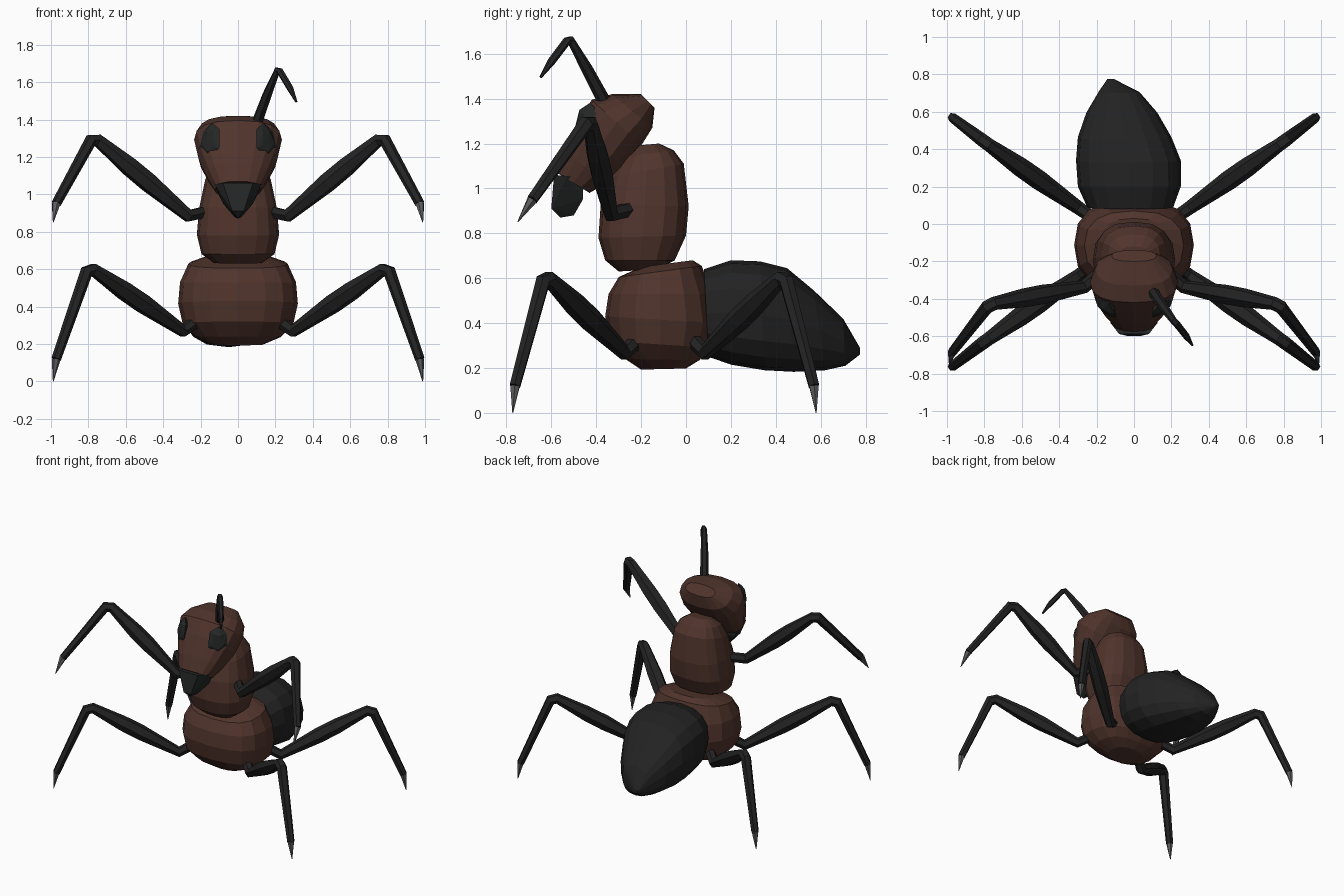
import bpy, bmesh, math
from mathutils import Vector


def material(name, rgb):
    m = bpy.data.materials.new(name)
    m.diffuse_color = (*rgb, 1)
    return m


BROWN = material("brown shell", (0.08, 0.034, 0.025))
BLACK = material("black shell", (0.0165, 0.0165, 0.0165))
DARK = material("dark eye", (0.018, 0.021, 0.020))
GREY = material("claw grey", (0.11, 0.11, 0.11))


def finish(name, bm, mat):
    bmesh.ops.recalc_face_normals(bm, faces=bm.faces)
    me = bpy.data.meshes.new(name)
    bm.to_mesh(me)
    bm.free()
    me.materials.append(mat)
    ob = bpy.data.objects.new(name, me)
    bpy.context.collection.objects.link(ob)
    return ob


def skin(name, rings, mat):
    """Bridge equal-length rings of points and cap both ends."""
    bm = bmesh.new()
    loops = [[bm.verts.new(p) for p in r] for r in rings]
    n = len(loops[0])
    for a, b in zip(loops, loops[1:]):
        for i in range(n):
            j = (i + 1) % n
            bm.faces.new((a[i], a[j], b[j], b[i]))
    bm.faces.new(loops[0])
    bm.faces.new(loops[-1])
    return finish(name, bm, mat)


def body(name, sections, mat, sides=16, power=2.5):
    """Each section: (y, z) of one edge, (y, z) of the other, half width, x centre."""
    def se(v):
        return math.copysign(abs(v) ** (2 / power), v)
    rings = []
    for (ya, za), (yb, zb), w, cx in sections:
        a, b = Vector((cx, ya, za)), Vector((cx, yb, zb))
        mid, half = (a + b) / 2, (a - b) / 2
        rings.append([mid + half * se(math.cos(t)) + Vector((w * se(math.sin(t)), 0, 0))
                      for t in (math.tau * i / sides for i in range(sides))])
    return skin(name, rings, mat)


def tube(name, path, mat, sides=6):
    """Path of (point, radius)."""
    pts = [Vector(p) for p, _ in path]
    rings = []
    for i, (_, r) in enumerate(path):
        t = Vector()
        if i > 0:
            t += (pts[i] - pts[i - 1]).normalized()
        if i < len(pts) - 1:
            t += (pts[i + 1] - pts[i]).normalized()
        t.normalize()
        # reference across the limb plane keeps the rings from twisting
        out = Vector((pts[-1].x - pts[0].x, pts[-1].y - pts[0].y, 0))
        side = out.cross(Vector((0, 0, 1))).normalized()
        u = (side - t * side.dot(t)).normalized()
        v = t.cross(u)
        rings.append([pts[i] + (u * math.cos(a) + v * math.sin(a)) * r
                      for a in (math.tau * k / sides for k in range(sides))])
    return skin(name, rings, mat)


def hull(name, points, mat):
    bm = bmesh.new()
    for p in points:
        bm.verts.new(p)
    bmesh.ops.convex_hull(bm, input=bm.verts[:])
    return finish(name, bm, mat)


# Body segments
body("lower_thorax", [
    ((-0.20, 0.193), (0.00, 0.198), 0.13, 0),
    ((-0.27, 0.24), (0.06, 0.235), 0.23, 0),
    ((-0.34, 0.32), (0.11, 0.29), 0.295, 0),
    ((-0.36, 0.43), (0.135, 0.40), 0.32, 0),
    ((-0.345, 0.53), (0.115, 0.53), 0.31, 0),
    ((-0.30, 0.605), (0.07, 0.655), 0.265, 0),
    ((-0.20, 0.65), (0.03, 0.68), 0.17, 0)], BROWN)

body("upper_thorax", [
    ((-0.30, 0.63), (-0.13, 0.64), 0.13, 0),
    ((-0.36, 0.68), (-0.05, 0.68), 0.195, 0),
    ((-0.39, 0.78), (0.00, 0.79), 0.22, 0),
    ((-0.38, 0.93), (0.012, 0.92), 0.208, 0),
    ((-0.34, 1.05), (-0.01, 1.11), 0.175, 0),
    ((-0.29, 1.14), (-0.055, 1.17), 0.14, 0),
    ((-0.23, 1.19), (-0.12, 1.20), 0.08, 0)], BROWN)

body("head", [
    ((-0.20, 1.42), (-0.14, 1.36), 0.12, 0),
    ((-0.33, 1.42), (-0.15, 1.27), 0.205, 0),
    ((-0.42, 1.395), (-0.20, 1.19), 0.235, 0),
    ((-0.48, 1.30), (-0.28, 1.09), 0.212, 0),
    ((-0.54, 1.17), (-0.36, 1.02), 0.165, 0),
    ((-0.575, 1.07), (-0.43, 0.98), 0.122, 0)], BROWN)

body("abdomen", [
    ((0.08, 0.64), (0.10, 0.25), 0.23, -0.02),
    ((0.20, 0.68), (0.20, 0.215), 0.275, -0.025),
    ((0.33, 0.675), (0.35, 0.19), 0.28, -0.03),
    ((0.45, 0.645), (0.48, 0.183), 0.25, -0.05),
    ((0.57, 0.545), (0.62, 0.19), 0.19, -0.065),
    ((0.70, 0.42), (0.71, 0.21), 0.11, -0.08),
    ((0.775, 0.29), (0.775, 0.26), 0.018, -0.125)], BLACK)

# Jaw wedge under the face
hull("jaw", [(0, -0.56, 0.87)] + [(s * x, y, z) for s in (-1, 1) for x, y, z in (
    (0.03, -0.60, 0.91), (0.02, -0.50, 0.88), (0.08, -0.46, 0.95),
    (0.128, -0.455, 1.05), (0.08, -0.588, 1.06), (0.125, -0.53, 1.055))], DARK)

# Eyes: faceted lozenges set into the sides of the face
for s, tag in ((-1, "left"), (1, "right")):
    rim = [(0.135, -0.43, 1.38), (0.10, -0.475, 1.35), (0.10, -0.50, 1.25),
           (0.155, -0.455, 1.18), (0.212, -0.39, 1.24), (0.19, -0.38, 1.34)]
    front = [(0.135, -0.475, 1.34), (0.13, -0.49, 1.26),
             (0.165, -0.47, 1.23), (0.195, -0.44, 1.27), (0.17, -0.455, 1.33)]
    hull(tag + "_eye", [(s * x, y, z) for x, y, z in rim + front + [(0.11, -0.36, 1.28)]], DARK)

# Legs: hip, elbow, knee, ankle, claw tip
LEGS = {
    "front": ((0.23, -0.225, 0.315), (0.295, -0.275, 0.27), (0.80, -0.63, 0.615),
              (0.972, -0.762, 0.12), (0.988, -0.772, 0.0)),
    "rear": ((0.23, 0.04, 0.315), (0.295, 0.085, 0.27), (0.80, 0.44, 0.615),
             (0.972, 0.57, 0.12), (0.988, 0.58, 0.0)),
    "upper": ((0.18, -0.26, 0.905), (0.265, -0.335, 0.885), (0.775, -0.43, 1.31),
              (0.972, -0.685, 0.95), (0.988, -0.75, 0.85)),
}
for part, joints in LEGS.items():
    for s, tag in ((-1, "left"), (1, "right")):
        hip, elbow, knee, ankle, tip = [Vector((s * x, y, z)) for x, y, z in joints]
        tube(f"{tag}_{part}_leg", [
            (hip, 0.034), (elbow, 0.036),
            (elbow.lerp(knee, 0.42), 0.053), (elbow.lerp(knee, 0.62), 0.052),
            (elbow.lerp(knee, 0.95), 0.036), (knee.lerp(ankle, 0.06), 0.036),
            (ankle, 0.026)], BLACK)
        tube(f"{tag}_{part}_claw", [(ankle, 0.024), (tip, 0.002)], GREY)

# Single bent antenna
tube("antenna", [((0.10, -0.36, 1.38), 0.03), ((0.155, -0.44, 1.53), 0.026),
                 ((0.21, -0.515, 1.662), 0.019), ((0.225, -0.53, 1.657), 0.019),
                 ((0.28, -0.60, 1.565), 0.018), ((0.312, -0.648, 1.495), 0.006)], BLACK)
